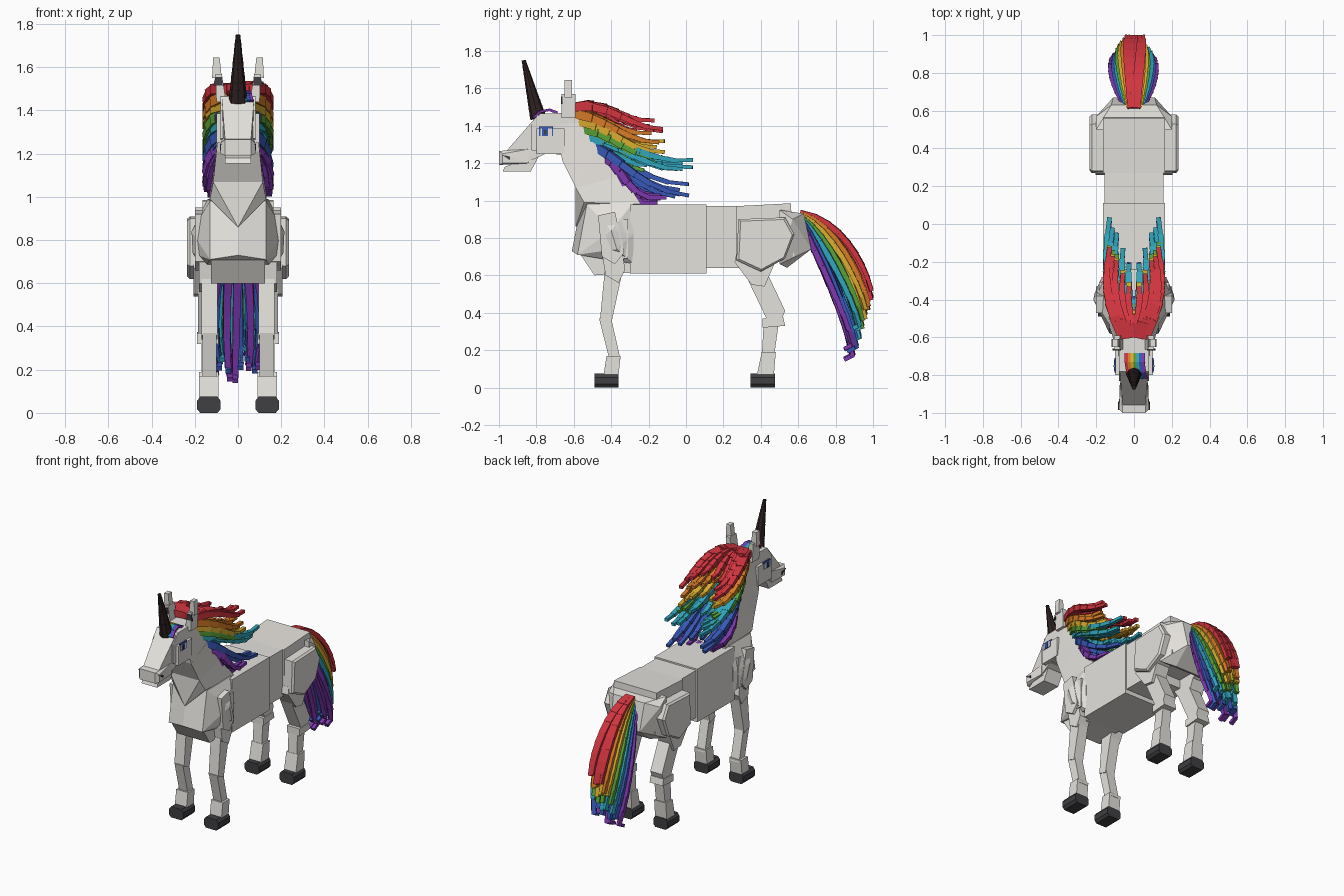
import bpy
import bmesh
import random
from mathutils import Vector, Matrix

random.seed(4)
cube = bpy.data.objects.get("Cube")
if cube:
    bpy.data.objects.remove(cube, do_unlink=True)


def material(name, colour):
    mat = bpy.data.materials.new(name)
    mat.use_nodes = True
    mat.diffuse_color = (*colour, 1)
    mat.node_tree.nodes["Principled BSDF"].inputs["Base Color"].default_value = (*colour, 1)
    return mat


COAT = material("pale grey coat", (.78, .76, .72))
HOOF = material("charcoal", (.05, .05, .055))
HORN = material("dark brown", (.03, .016, .016))
RAINBOW = [
    material("red", (.64, .035, .05)),
    material("orange", (.68, .2, .02)),
    material("yellow", (.7, .42, .03)),
    material("green", (.1, .36, .04)),
    material("teal", (.03, .38, .5)),
    material("blue", (.04, .1, .48)),
    material("purple", (.21, .04, .43)),
]
BLUE = RAINBOW[5]


def finish(name, bm, mat):
    mesh = bpy.data.meshes.new(name)
    bm.to_mesh(mesh)
    bm.free()
    mesh.materials.append(mat)
    obj = bpy.data.objects.new(name, mesh)
    bpy.context.scene.collection.objects.link(obj)


def hull(name, points, mat=COAT):
    """Flat-faced solid wrapped around a few corner points."""
    bm = bmesh.new()
    for p in points:
        bm.verts.new(p)
    bmesh.ops.convex_hull(bm, input=bm.verts[:])
    loose = [v for v in bm.verts if not v.link_faces]
    bmesh.ops.delete(bm, geom=loose, context='VERTS')
    bmesh.ops.dissolve_limit(bm, angle_limit=.02, verts=bm.verts[:], edges=bm.edges[:])
    bmesh.ops.recalc_face_normals(bm, faces=bm.faces[:])
    finish(name, bm, mat)


def symmetric(name, points, mat=COAT):
    hull(name, [(s * x, y, z) for x, y, z in points for s in (-1, 1)], mat)


def slab(name, profile, half, mat=COAT):
    """Side profile (y, z) extruded evenly about the centre plane."""
    symmetric(name, [(half, y, z) for y, z in profile], mat)


def pair(name, profile, inner, outer, mat=COAT, bevel=0):
    """Side profile (y, z) extruded from inner to outer x, on both sides."""
    cy = sum(y for y, z in profile) / len(profile)
    cz = sum(z for y, z in profile) / len(profile)
    small = [(y + (cy - y) * bevel, z + (cz - z) * bevel) for y, z in profile]
    waist = outer - bevel * .15
    for side, s in (("left", 1), ("right", -1)):
        points = [(s * x, y, z) for y, z in profile for x in (inner, waist)]
        hull(f"{side}_{name}", points + [(s * outer, y, z) for y, z in small], mat)


def box(y0, y1, z0, z1):
    return [(y0, z0), (y1, z0), (y1, z1), (y0, z1)]


def strand(bm, path, thick, thin):
    """Chain of overlapping square blocks that gets thinner to the tip."""
    count = len(path) - 1
    for i, (a, b) in enumerate(zip(path, path[1:])):
        a, b = Vector(a), Vector(b)
        axis = b - a
        width = thick + (thin - thick) * i / max(count - 1, 1)
        turn = axis.to_track_quat('Z', 'Y').to_matrix().to_4x4()
        size = Matrix.Diagonal((width, width * .8, axis.length + width * .4, 1))
        bmesh.ops.create_cube(bm, size=1, matrix=Matrix.Translation((a + b) / 2) @ turn @ size)


def smooth_path(points, steps):
    """Even samples along a Bezier curve through control points."""
    out = []
    for i in range(steps + 1):
        level = [Vector(p) for p in points]
        while len(level) > 1:
            level = [a.lerp(b, i / steps) for a, b in zip(level, level[1:])]
        out.append(level[0])
    return out


# Trunk
slab("barrel", box(-.3, .11, .61, .98), .165)
slab("loin", box(.1, .34, .64, .97), .155)
slab("croup", [(.27, .7), (.27, .97), (.56, .985), (.58, .7)], .165)
symmetric("buttocks", [(.2, .5, .95), (.2, .57, .9), (.2, .5, .66), (.12, .63, .93),
                       (.11, .67, .74), (.1, .54, .64)])
symmetric("chest", [(.13, -.53, .98), (.14, -.28, .99), (.215, -.4, .84), (.21, -.37, .74),
                    (.17, -.28, .82), (.13, -.58, .71), (0, -.61, .73), (0, -.585, .86),
                    (.16, -.28, .66)])
slab("breast", [(-.57, .72), (-.49, .6), (-.22, .62), (-.22, .8)], .125)

# Front legs
pair("shoulder", [(-.47, .92), (-.38, .94), (-.33, .72), (-.38, .66), (-.45, .7)], .1, .2)
pair("shoulder_plate", box(-.39, -.31, .69, .9), .12, .185)
pair("elbow", [(-.45, .72), (-.34, .72), (-.325, .63), (-.36, .56), (-.43, .6)], .095, .18)
pair("forearm", [(-.435, .62), (-.34, .62), (-.4, .34), (-.46, .36)], .095, .17)
pair("front_cannon", [(-.465, .37), (-.4, .37), (-.35, .15), (-.41, .15)], .1, .165)
pair("front_fetlock", [(-.44, .07), (-.36, .07), (-.35, .17), (-.425, .17)], .09, .18)

# Hind legs
pair("thigh", [(.28, .9), (.53, .91), (.58, .82), (.53, .69), (.4, .62), (.27, .68)],
     .1, .235, bevel=.08)
pair("stifle", [(.27, .72), (.49, .7), (.42, .54), (.35, .55), (.26, .67)], .1, .205)
pair("gaskin", [(.31, .62), (.44, .6), (.53, .41), (.51, .36), (.43, .37)], .095, .185)
pair("hock", [(.41, .32), (.41, .37), (.52, .375), (.53, .33)], .09, .19)
pair("hind_cannon", [(.415, .34), (.495, .34), (.47, .16), (.405, .16)], .1, .17)
pair("hind_fetlock", [(.38, .07), (.47, .07), (.48, .19), (.405, .19)], .09, .18)

# Hooves with chamfered outer edges
for name, heel in (("front_hoof", -.36), ("hind_hoof", .475)):
    for side, s in (("left", 1), ("right", -1)):
        hull(f"{side}_{name}", [(s * .135 + dx, y, z) for y in (heel - .13, heel)
             for dx, z in ((-.055, .018), (-.04, 0), (.04, 0), (.055, .018),
                           (.055, .055), (.04, .075), (-.04, .075), (-.055, .055))], HOOF)

# Neck, narrowing toward the head, with a pointed lower front
symmetric("neck_base", [(.13, -.545, .99), (.135, -.24, .98), (0, -.59, .86),
                        (.115, -.59, 1.07), (.11, -.34, 1.13)])
symmetric("neck_middle", [(.115, -.59, 1.07), (.11, -.34, 1.13), (.1, -.66, 1.21), (.095, -.45, 1.3)])
symmetric("neck_top", [(.1, -.66, 1.21), (.095, -.44, 1.28), (.08, -.7, 1.4), (.075, -.56, 1.47)])

# Head
slab("skull", [(-.83, 1.27), (-.65, 1.24), (-.54, 1.32), (-.55, 1.47), (-.78, 1.465), (-.83, 1.4)], .08)
symmetric("face", [(.075, -.79, 1.46), (.075, -.75, 1.25), (.06, -.96, 1.265), (.065, -.86, 1.2)])
pair("cheek", box(-.8, -.65, 1.25, 1.385), .07, .1)
symmetric("muzzle", [(.08, -.98, 1.25), (.08, -.98, 1.2), (.06, -1, 1.265), (.06, -1, 1.19),
                     (.07, -.84, 1.275), (.075, -.84, 1.2)])
slab("lower_jaw", [(-.98, 1.155), (-.83, 1.155), (-.78, 1.25), (-.85, 1.22), (-.97, 1.18)], .06)
pair("nostril", [(-.985, 1.245), (-.94, 1.235), (-.94, 1.215)], .07, .084, HOOF)
pair("eye_outline", box(-.785, -.71, 1.345, 1.395), .095, .102, BLUE)
pair("eye_white", box(-.778, -.717, 1.345, 1.385), .1, .105)
pair("iris", box(-.77, -.737, 1.345, 1.385), .1, .107, BLUE)
pair("pupil", box(-.758, -.747, 1.352, 1.378), .1, .109, HOOF)

# Ears leaning outward
for side, s in (("left", 1), ("right", -1)):
    def ear(name, z0, z1, lo, hi, y0, y1, mat=COAT):
        hull(f"{side}_{name}", [(s * x, y, z) for y in (y0, y1)
             for x, z in ((lo, z0), (lo + .045, z0), (hi, z1), (hi + .03, z1))], mat)
    ear("ear_base", 1.44, 1.57, .055, .075, -.665, -.59)
    ear("ear_tip", 1.55, 1.645, .075, .085, -.65, -.61)
    ear("inner_ear", 1.515, 1.555, .07, .075, -.669, -.66, HOOF)

# Horn of stacked, shrinking blocks
base, tip, rings = Vector((0, -.79, 1.44)), Vector((0, -.868, 1.75)), 10
lean = (tip - base).to_track_quat('Z', 'Y').to_matrix().to_4x4()
bm = bmesh.new()
for i in range(rings):
    a, b = base.lerp(tip, i / rings), base.lerp(tip, (i + 1) / rings)
    radius = .043 - .0033 * i
    bmesh.ops.create_cone(bm, cap_ends=True, segments=8, radius1=radius, radius2=radius - .002,
                          depth=(b - a).length, matrix=Matrix.Translation((a + b) / 2) @ lean)
finish("horn", bm, HORN)

# Mane: one swept (y, z) path per colour, parted over both sides of the neck
mane = [
    [(-.59, 1.5), (-.4, 1.54), (-.3, 1.4), (-.13, 1.41)],
    [(-.57, 1.46), (-.42, 1.45), (-.32, 1.33), (-.15, 1.34)],
    [(-.55, 1.42), (-.4, 1.41), (-.3, 1.27), (-.12, 1.29)],
    [(-.53, 1.38), (-.4, 1.36), (-.3, 1.2), (-.1, 1.2)],
    [(-.51, 1.34), (-.36, 1.33), (-.15, 1.18), (.03, 1.21)],
    [(-.48, 1.29), (-.36, 1.24), (-.22, 1.06), (.01, 1.05)],
    [(-.44, 1.24), (-.33, 1.21), (-.32, .97), (-.11, 1.01)],
]
spread = (.06, .15, .16, .13)
for n, (mat, path) in enumerate(zip(RAINBOW, mane)):
    bm = bmesh.new()
    for s in (-1, 1):
        for lane, reach in ((.2, .55), (.45, .7), (.7, .85), (.88, .9), (1, 1)):
            lift, root = random.uniform(-.03, .025), path[0]
            points = [(s * lane * x, root[0] + (y - root[0]) * reach, z + lift * i / 2)
                      for i, (x, (y, z)) in enumerate(zip(spread, path))]
            strand(bm, smooth_path(points, 6), .058, .025)
    finish(f"{mat.name}_mane", bm, mat)

# Forelock: a little row of coloured locks swept to the left of the horn
for i, mat in enumerate(RAINBOW):
    x = -.042 + i * .015
    bm = bmesh.new()
    strand(bm, [(x, -.69, 1.47), (x, -.73, 1.485), (x + .008, -.78, 1.475),
                (x + .016, -.815, 1.445)], .018, .014)
    finish(f"{mat.name}_forelock", bm, mat)

# Tail: blends from the outer red sweep to the inner purple sweep, flaring below
outer = [(.62, .93), (.82, .9), (.95, .66), (.99, .49)]
inner = [(.63, .88), (.7, .72), (.84, .4), (.89, .18)]
for n, mat in enumerate(RAINBOW):
    t = n / 6
    bm = bmesh.new()
    for lane in (-1, -.5, 0, .5, 1):
        wide = lane * (.04 + .08 * t)
        drop, sway = random.uniform(-.02, .05), random.uniform(-.015, .015)
        points = [(wide * k + sway * m, a[0] + (b[0] - a[0]) * t, a[1] + (b[1] - a[1]) * t + drop * m)
                  for k, m, a, b in zip((.3, .8, 1.2, .8), (0, 0, .6, 1), outer, inner)]
        path = smooth_path(points, 8)
        if n > 3:
            path.append(path[-1] + Vector((0, -.04, -.02)))
        strand(bm, path, .044, .026)
    finish(f"{mat.name}_tail", bm, mat)
